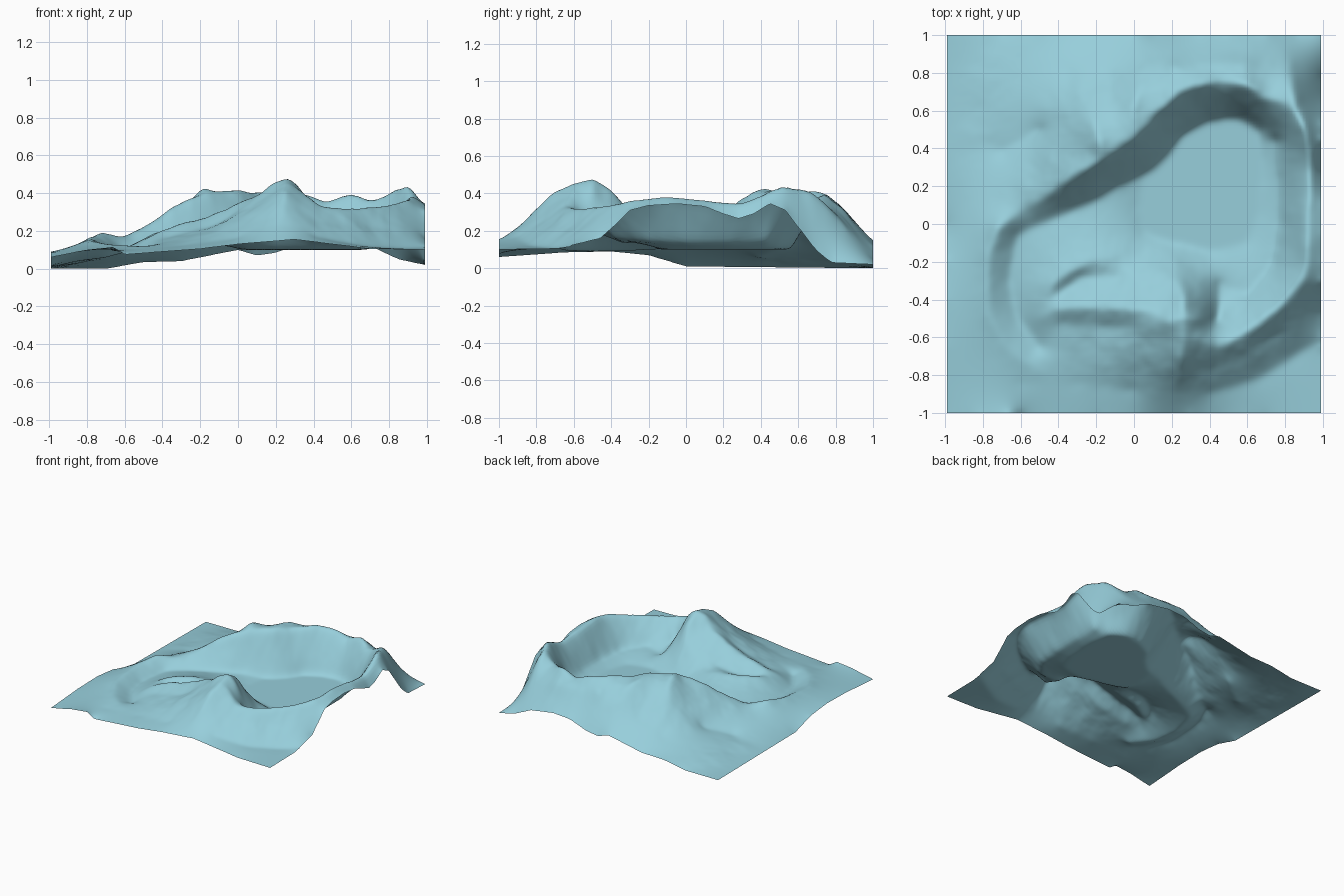
import bpy
import bmesh
from mathutils import Vector, noise

N = 128            # grid cells per side
HX, HY = 0.99, 1.0  # half sizes

# Feature lines as (x, y, z) points
crater_rim = [(-.72, -.02, .195), (-.58, .09, .17), (-.5, .13, .22), (-.4, .2, .29), (-.28, .28, .365),
              (-.17, .34, .405), (-.08, .4, .405), (0, .46, .415), (.12, .59, .41), (.25, .71, .42),
              (.38, .75, .395), (.46, .75, .36), (.52, .75, .375), (.6, .74, .41), (.68, .66, .36),
              (.78, .65, .39), (.85, .62, .43), (.9, .52, .46), (.92, .4, .4), (.93, .3, .36),
              (.92, .1, .37), (.92, -.12, .395), (.9, -.28, .37), (.78, -.43, .34),
              (.6, -.57, .325), (.44, -.66, .33), (.33, -.6, .42)]
west_rim = [(-.72, -.02, .195), (-.78, -.2, .17), (-.78, -.45, .15), (-.68, -.65, .13), (-.5, -.78, .12)]
west_floor = [(-.62, -.06, .1), (-.66, -.3, .09), (-.62, -.5, .085), (-.5, -.66, .09)]
wall_foot = [(-.62, -.06, .1), (-.45, .02, .12), (-.25, .1, .13), (-.08, .2, .13), (.05, .26, .1)]
lake_shore = [(.02, .1, .1), (.05, -.05, .1), (.2, -.1, .1), (.4, -.15, .1), (.6, -.1, .1), (.66, .05, .1),
              (.68, .3, .1), (.66, .5, .1), (.55, .56, .1), (.4, .55, .1), (.25, .47, .1),
              (.17, .35, .1), (.05, .25, .1), (.02, .1, .1)]
basin_edge = [(.44, -.52, .19), (.45, -.32, .13), (.6, -.38, .15), (.74, -.2, .14), (.77, 0, .13),
              (.77, .2, .13), (.75, .45, .14)]
peak_spur = [(.2, -.15, .14), (.22, -.3, .31), (.27, -.41, .44), (.26, -.5, .483), (.26, -.62, .455),
             (.25, -.72, .405), (.22, -.82, .3), (.2, -.92, .2)]
peak_top = [(.19, -.52, .46), (.26, -.5, .483), (.32, -.5, .455), (.37, -.52, .36)]
peak_ridge = [(.19, -.52, .46), (.12, -.47, .4), (0, -.45, .35), (-.15, -.43, .28), (-.4, -.45, .21),
              (-.5, -.5, .15)]
north_mound = [(-.48, -.42, .17), (-.42, -.3, .2), (-.25, -.2, .21), (-.1, -.17, .2), (.05, -.15, .15)]
mound_gully = [(-.4, -.37, .16), (-.28, -.28, .165), (-.08, -.28, .2)]
south_gully = [(-.4, -.53, .16), (-.1, -.55, .24), (.05, -.56, .34)]
south_ridge = [(-.55, -.7, .11), (-.3, -.72, .15), (-.1, -.72, .2), (.1, -.7, .32)]
south_foot = [(-.6, -.85, .1), (-.3, -.85, .12), (0, -.88, .16)]
east_slope = [(.4, -.79, .245), (.6, -.71, .215), (.8, -.57, .21)]
east_foot = [(.4, -.9, .17), (.65, -.83, .12), (.85, -.7, .105), (.99, -.62, .11)]
back_spur = [(-.36, .82, .11), (-.28, .68, .23), (-.22, .54, .38), (-.18, .43, .435), (-.17, .34, .405)]
back_gully = [(-.12, .78, .21), (-.12, .63, .34), (-.11, .5, .405)]
back_lobe = [(0, .46, .415), (-.01, .6, .42), (.02, .7, .385), (.06, .82, .29), (.08, .92, .17)]
back_shoulder = [(.2, .82, .345), (.4, .84, .32), (.6, .84, .32)]
back_apron = [(.2, .91, .22), (.4, .91, .25), (.6, .91, .23)]
east_knob = [(.85, .62, .43), (.84, .7, .405), (.82, .8, .29), (.8, .9, .17)]
north_foot = [(-.9, .5, .03), (-.7, .38, .06), (-.5, .5, .11)]

# Border profiles
front_edge = [(-.99, -1, .06), (-.8, -1, .1), (-.66, -1, .115), (-.6, -1, .075), (-.2, -1, .105), (0, -1, .13),
              (.3, -1, .155), (.5, -1, .13), (.7, -1, .105), (.99, -1, .1)]
right_edge = [(.99, -1, .1), (.99, -.68, .105), (.99, -.46, .16), (.99, -.38, .23), (.99, -.3, .31),
              (.99, -.2, .335), (.99, -.05, .345), (.99, .1, .33), (.99, .2, .29), (.99, .28, .265),
              (.99, .36, .29), (.99, .45, .345), (.99, .53, .31), (.99, .7, .09), (.99, .78, .03), (.99, 1, .02)]
back_edge = [(-.99, 1, 0), (-.7, 1, 0), (-.5, 1, .035), (-.3, 1, .04), (0, 1, .1), (.1, 1, .07),
             (.2, 1, .085), (.35, 1, .14), (.5, 1, .15), (.7, 1, .12), (.85, 1, .05), (.99, 1, .02)]
left_edge = [(-.99, -1, .06), (-.99, -.65, .085), (-.99, -.4, .09), (-.99, -.2, .07), (-.99, 0, .01), (-.99, 1, 0)]

lines = [crater_rim, west_rim, west_floor, wall_foot, lake_shore, basin_edge, peak_spur, peak_top,
         peak_ridge, north_mound, mound_gully, south_gully, south_ridge, south_foot, east_slope,
         east_foot, back_spur, back_gully, back_lobe, back_shoulder, back_apron, east_knob,
         north_foot, front_edge, right_edge, back_edge, left_edge]

# Stamp the lines onto the grid as fixed heights
W = N + 1
stamps = {}
for line in lines:
    for a, b in zip(line, line[1:]):
        a, b = Vector(a), Vector(b)
        steps = int((b - a).length * N) + 2
        for s in range(steps + 1):
            p = a.lerp(b, s / steps)
            i = round((p.x + HX) / (2 * HX) * N)
            j = round((p.y + HY) / (2 * HY) * N)
            stamps.setdefault(j * W + i, []).append(p.z)
z = [.12] * (W * W)
for k, v in stamps.items():
    z[k] = sum(v) / len(v)

# Relax the ground between the lines
free = [j * W + i for j in range(1, N) for i in range(1, N) if j * W + i not in stamps]
for _ in range(220):
    for k in free:
        z[k] += 1.85 * ((z[k - 1] + z[k + 1] + z[k - W] + z[k + W]) * .25 - z[k])

# Soften creases, keeping the border
for _ in range(5):
    src = z[:]
    for j in range(1, N):
        for i in range(1, N):
            k = j * W + i
            z[k] = src[k] * .5 + (src[k - 1] + src[k + 1] + src[k - W] + src[k + W]) * .125

# Build the terrain sheet with light erosion noise away from the lake
bm = bmesh.new()
verts = []
for j in range(W):
    for i in range(W):
        x, y, h = -HX + 2 * HX * i / N, -HY + 2 * HY * j / N, z[j * W + i]
        inner = min(1, 8 * min(i, j, N - i, N - j) / N)
        rough = min(1, abs(h - .1) * 8) * inner
        h += .01 * rough * noise.fractal(Vector((x * 6, y * 6, 3)), 1.0, 2.0, 3)
        verts.append(bm.verts.new((x, y, max(0, h))))
for j in range(N):
    for i in range(N):
        k = j * W + i
        bm.faces.new((verts[k], verts[k + 1], verts[k + W + 1], verts[k + W])).smooth = True
mesh = bpy.data.meshes.new("crater_terrain")
bm.to_mesh(mesh)
bm.free()
terrain = bpy.data.objects.new("crater_terrain", mesh)
bpy.context.collection.objects.link(terrain)

# Pale blue ground
mat = bpy.data.materials.new("pale_blue")
mat.diffuse_color = (.31, .62, .71, 1)
mesh.materials.append(mat)
